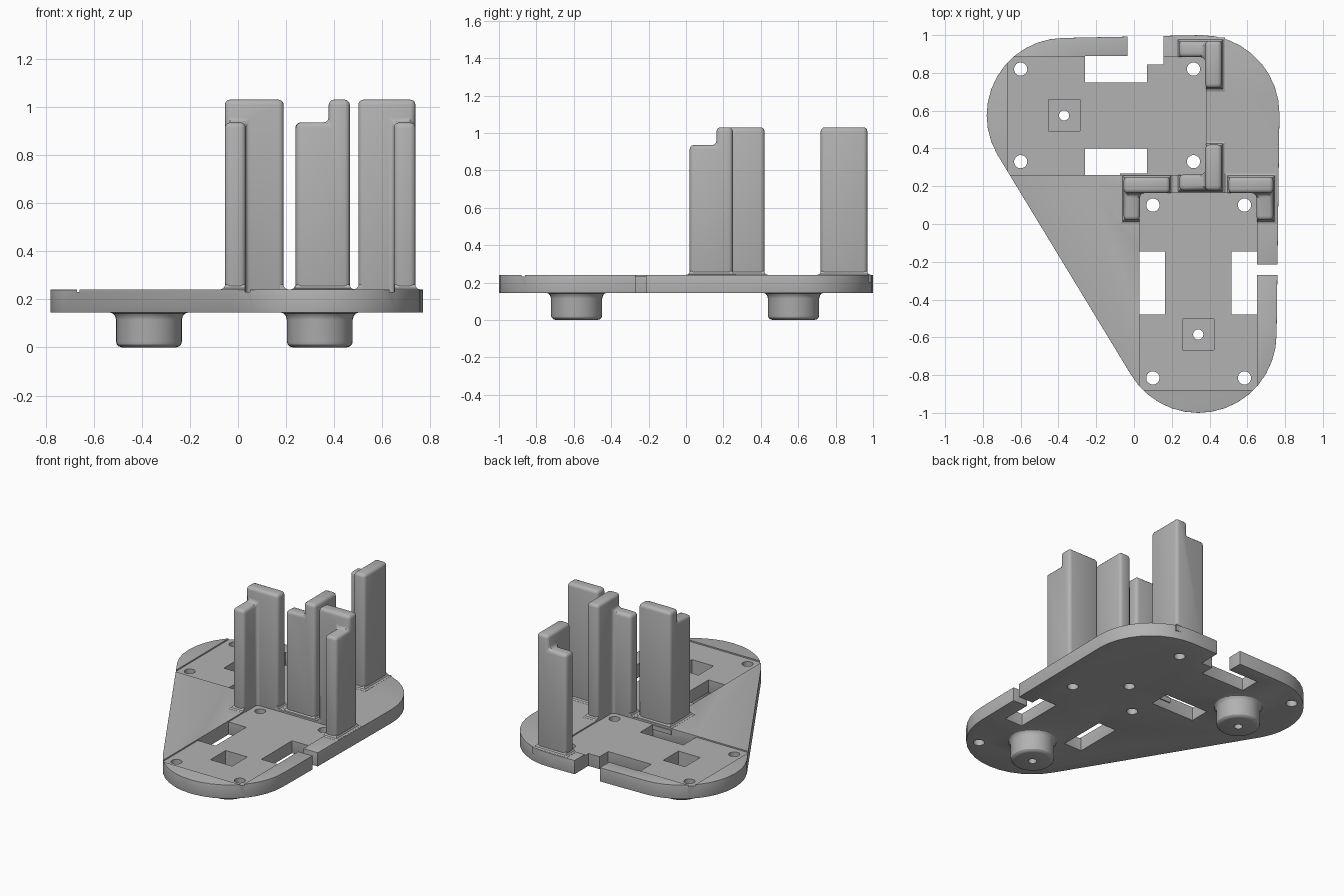
import bpy, bmesh, math
from mathutils import Vector
from mathutils.geometry import convex_hull_2d

if "Cube" in bpy.data.objects:
    bpy.data.objects.remove(bpy.data.objects["Cube"])

BASE, TOP = 0.145, 0.24
FEET = [(-0.37, 0.575), (0.34, -0.585)]

grey = bpy.data.materials.new("plain grey")
grey.use_nodes = True
grey.diffuse_color = (0.45, 0.45, 0.45, 1)
grey.node_tree.nodes["Principled BSDF"].inputs["Base Color"].default_value = grey.diffuse_color


def loft(name, rings, cap=True):
    """Skin a stack of equal-length rings of 3D points into a closed solid."""
    bm = bmesh.new()
    rows = [[bm.verts.new(p) for p in ring] for ring in rings]
    for a, b in zip(rows, rows[1:]):
        for i in range(len(a)):
            j = (i + 1) % len(a)
            bm.faces.new((a[i], a[j], b[j], b[i]))
    bm.faces.new(rows[0][::-1])
    bm.faces.new(rows[-1])
    bmesh.ops.recalc_face_normals(bm, faces=bm.faces)
    mesh = bpy.data.meshes.new(name)
    bm.to_mesh(mesh)
    bm.free()
    mesh.materials.append(grey)
    ob = bpy.data.objects.new(name, mesh)
    bpy.context.collection.objects.link(ob)
    return ob


def prism(name, outline, z0, z1):
    return loft(name, [[(x, y, z) for x, y in outline] for z in (z0, z1)])


def rect(x0, x1, y0, y1, grow=0):
    x0, x1, y0, y1 = x0 - grow, x1 + grow, y0 - grow, y1 + grow
    return [(x0, y0), (x1, y0), (x1, y1), (x0, y1)]


def circle(cx, cy, r, n=32):
    return [(cx + r * math.cos(math.tau * i / n), cy + r * math.sin(math.tau * i / n)) for i in range(n)]


def apply(ob, mod):
    bpy.context.view_layer.objects.active = ob
    bpy.ops.object.modifier_apply(modifier=mod.name)


def boolean(ob, other, operation="DIFFERENCE"):
    mod = ob.modifiers.new("boolean", "BOOLEAN")
    mod.operation, mod.solver, mod.object = operation, "EXACT", other
    apply(ob, mod)
    bpy.data.objects.remove(other)


def bevel(ob, width):
    mod = ob.modifiers.new("bevel", "BEVEL")
    mod.width, mod.segments = width, 3
    mod.limit_method, mod.angle_limit = "ANGLE", math.radians(35)
    apply(ob, mod)


def merge_flat_faces(ob):
    bm = bmesh.new()
    bm.from_mesh(ob.data)
    bmesh.ops.dissolve_limit(bm, angle_limit=0.01, verts=bm.verts, edges=bm.edges)
    bm.to_mesh(ob.data)
    bm.free()


def smooth(ob):
    bpy.ops.object.select_all(action="DESELECT")
    ob.select_set(True)
    bpy.context.view_layer.objects.active = ob
    bpy.ops.object.shade_smooth_by_angle(angle=math.radians(30))


# Rounded three-lobed plate
points = circle(-0.37, 0.575, 0.41, 36) + circle(0.355, 0.585, 0.415, 36) + circle(0.34, -0.585, 0.415, 36)
hull = [points[i] for i in convex_hull_2d([Vector(p) for p in points])]
plate = prism("base_plate", hull, BASE, TOP)

# Windows and open cable notches, softened together with the rim
back_notch = [(-0.26, 0.75), (0.07, 0.75), (0.07, 0.845), (0.155, 0.845), (0.155, 1.1),
              (-0.035, 1.1), (-0.035, 0.89), (-0.26, 0.89)]
side_notch = [(0.515, -0.48), (0.65, -0.48), (0.65, -0.27), (0.9, -0.27), (0.9, -0.215),
              (0.65, -0.215), (0.65, -0.145), (0.515, -0.145)]
for outline in (back_notch, side_notch, rect(-0.26, 0.07, 0.26, 0.4), rect(0.03, 0.165, -0.48, -0.145)):
    boolean(plate, prism("cutter", outline, 0, 1))
merge_flat_faces(plate)
bevel(plate, 0.025)

# Round feet with a flared neck
foot_profile = [(0.112, 0), (0.125, 0.004), (0.134, 0.013), (0.137, 0.025), (0.137, 0.115),
                (0.141, 0.13), (0.15, 0.141), (0.165, 0.146), (0.165, 0.17)]
for cx, cy in FEET:
    foot = loft("foot", [[(x, y, z) for x, y in circle(cx, cy, r)] for r, z in foot_profile])
    boolean(plate, foot, "UNION")

# L-shaped corner posts: tall bar, low bar (x0, x1, y0, y1)
posts = {
    "back_corner_post": ((0.377, 0.465, 0.72, 0.97), (0.238, 0.377, 0.883, 0.97)),
    "middle_corner_post": ((0.377, 0.465, 0.177, 0.42), (0.24, 0.377, 0.177, 0.262)),
    "right_corner_post": ((-0.055, 0.19, 0.163, 0.25), (-0.055, 0.032, 0.02, 0.163)),
    "left_corner_post": ((0.5, 0.738, 0.163, 0.25), (0.648, 0.738, 0.02, 0.163)),
}
for name, (tall, low) in posts.items():
    post = prism(name, rect(*tall), 0.2, 1.03)
    boolean(post, prism("low_bar", rect(*low), 0.2, 0.935), "UNION")
    merge_flat_faces(post)
    bevel(post, 0.022)
    smooth(post)
    # Small fillet where each bar meets the plate
    for bar in (tall, low):
        steps = [(0.018, 0.2), (0.018, TOP + 0.001), (0.006, TOP + 0.006), (-0.004, TOP + 0.022)]
        fillet = loft("fillet", [[(x, y, z) for x, y in rect(*bar, grow)] for grow, z in steps])
        boolean(plate, fillet, "UNION")

# Shallow rectangular beds for the mounted parts
for bed in ((-0.67, 0.38, 0.26, 0.885), (0.03, 0.65, -0.88, 0.165)):
    boolean(plate, prism("cutter", rect(*bed), 0.231, 1))

# Screw holes at the bed corners
holes = [(x, y) for x in (-0.6, 0.315) for y in (0.33, 0.82)]
holes += [(x, y) for x in (0.1, 0.585) for y in (-0.815, 0.1)]
for x, y in holes:
    boolean(plate, prism("cutter", circle(x, y, 0.035, 24), 0, 1))

# Square sockets and bolt holes above the feet
for x, y in FEET:
    boolean(plate, prism("cutter", rect(x, x, y, y, 0.083), 0.13, 1))
    boolean(plate, prism("cutter", circle(x, y, 0.027, 24), -1, 1))
smooth(plate)
